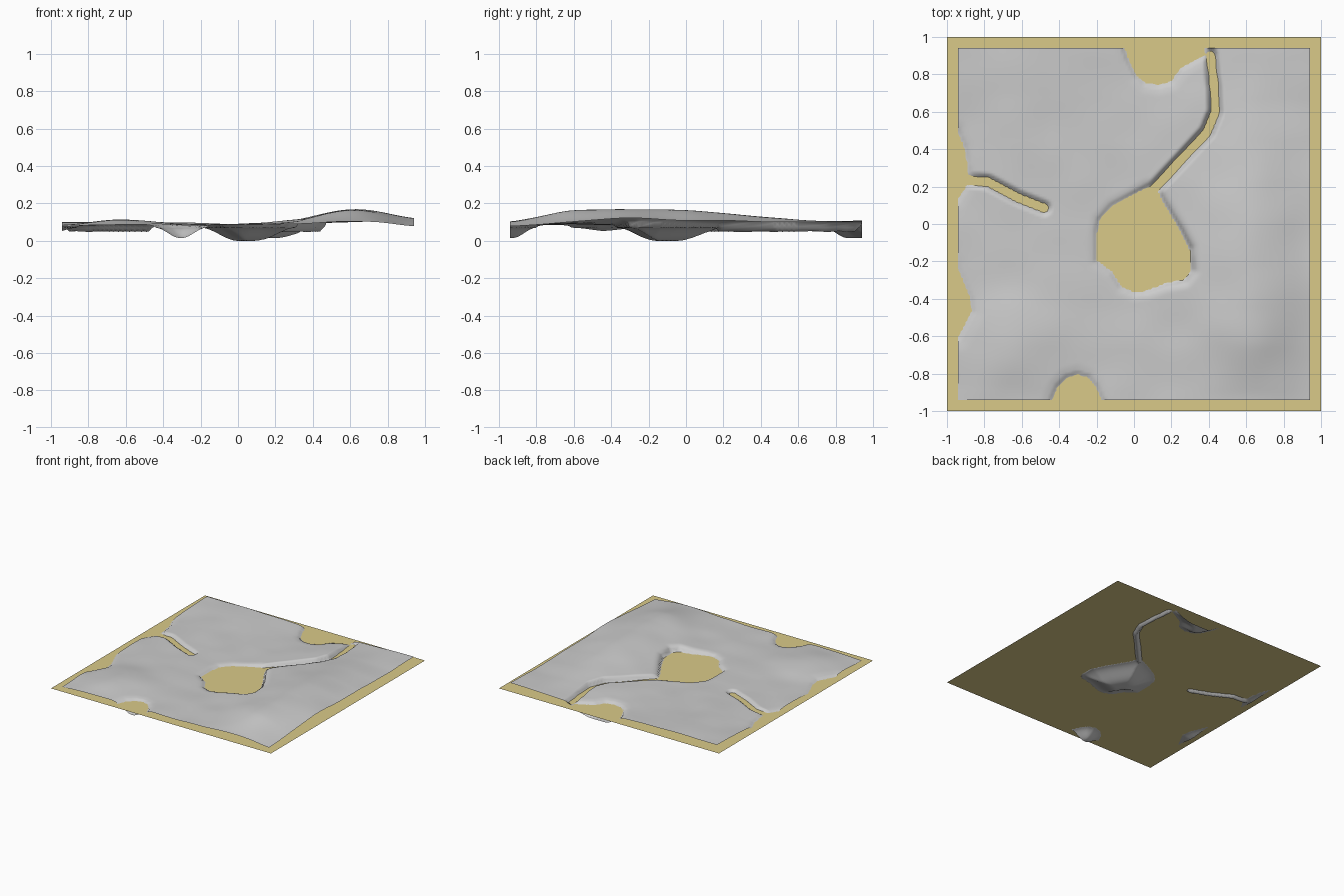
import bpy, bmesh, math
from mathutils import Vector, noise

if "Cube" in bpy.data.objects:
    bpy.data.objects.remove(bpy.data.objects["Cube"])

WATER = 0.07      # water level
HALF = 0.94       # terrain half width
N = 150           # terrain grid divisions

# coarse land heights, rows from front (-y) to back (+y), columns left to right
LAND = [
    [.078, .088, .085, .085, .090, .105, .080],
    [.085, .115, .090, .090, .105, .160, .100],
    [.078, .090, .090, .086, .115, .168, .122],
    [.082, .090, .090, .085, .115, .165, .110],
    [.080, .095, .090, .090, .108, .138, .105],
    [.090, .100, .090, .090, .100, .110, .100],
    [.100, .105, .098, .090, .090, .100, .110],
]

# water bodies: outline, depth, inner slope width, bank width
POOLS = [
    ([(-.2, -.05), (-.19, .02), (-.12, .1), (.07, .2), (.13, .18), (.16, .12), (.25, -.03),
      (.3, -.13), (.31, -.25), (.27, -.3), (.17, -.32), (.07, -.36), (0, -.37), (-.07, -.34),
      (-.12, -.26), (-.2, -.2)], .07, .2, .05),
    ([(-1.1, .5), (-.94, .5), (-.9, .4), (-.88, .26), (-.9, .19), (-.94, .13), (-1.1, .1)],
     .015, .1, .06),
    ([(-1.1, -.2), (-.94, -.23), (-.87, -.4), (-.865, -.47), (-.94, -.61), (-1.1, -.65)],
     .02, .1, .08),
    ([(-.06, .96), (-.03, .87), (.01, .79), (.06, .75), (.13, .74), (.2, .76), (.25, .83),
      (.32, .87), (.38, .9), (.4, 1.1), (-.1, 1.1)], .055, .12, .06),
    ([(-.45, -.96), (-.41, -.87), (-.36, -.82), (-.3, -.8), (-.24, -.82), (-.2, -.87),
      (-.16, -.96), (-.16, -1.1), (-.45, -1.1)], .055, .12, .06),
]
# streams: path, half width, depth
STREAMS = [
    ([(.1, .18), (.25, .34), (.39, .49), (.435, .6), (.43, .72), (.41, .9)], .024, .022),
    ([(-.9, .235), (-.78, .225), (-.62, .14), (-.48, .085)], .024, .022),
]


def smooth(t):
    t = min(max(t, 0), 1)
    return t * t * (3 - 2 * t)


def seg_dist(x, y, a, b):
    dx, dy = b[0] - a[0], b[1] - a[1]
    t = min(max(((x - a[0]) * dx + (y - a[1]) * dy) / (dx * dx + dy * dy), 0), 1)
    return math.hypot(x - a[0] - t * dx, y - a[1] - t * dy)


def pool_dist(x, y, pts):
    # signed distance, negative inside the outline
    best, inside = 9, False
    for i, b in enumerate(pts):
        a = pts[i - 1]
        best = min(best, seg_dist(x, y, a, b))
        if (a[1] > y) != (b[1] > y) and x < (b[0] - a[0]) * (y - a[1]) / (b[1] - a[1]) + a[0]:
            inside = not inside
    return -best if inside else best


def spline(p, t):
    # Catmull-Rom through evenly spaced values
    i = min(int(t), len(p) - 2)
    f = t - i
    a, b, c, d = p[max(i - 1, 0)], p[i], p[i + 1], p[min(i + 2, len(p) - 1)]
    return b + .5 * f * (c - a + f * (2 * a - 5 * b + 4 * c - d + f * (3 * (b - c) + d - a)))


def height(x, y):
    u, v = (x + HALF) / (2 * HALF) * 6, (y + HALF) / (2 * HALF) * 6
    land = spline([spline(row, u) for row in LAND], v)
    land += .005 * noise.noise(Vector((x * 4.5, y * 4.5, 3.1)))
    rise, cut = max(land - WATER, .005), 0
    for pts, depth, slope, bank in POOLS:
        d = pool_dist(x, y, pts)
        rise *= smooth(d / bank * .5 + .5 * (d > 0) * min(1, d / .01))
        if d < 0:
            cut = max(cut, depth * smooth(-d / slope))
    for pts, half, depth in STREAMS:
        d = min(seg_dist(x, y, a, b) for a, b in zip(pts, pts[1:])) - half
        rise *= smooth(d / .02)
        if d < 0:
            cut = max(cut, depth * smooth(-d / half))
    return WATER + rise - cut


def make(name, bm):
    me = bpy.data.meshes.new(name)
    bm.to_mesh(me)
    bm.free()
    ob = bpy.data.objects.new(name, me)
    bpy.context.collection.objects.link(ob)
    return ob


# terrain sheet
bm = bmesh.new()
bmesh.ops.create_grid(bm, x_segments=N, y_segments=N, size=HALF)
for v in bm.verts:
    v.co.z = height(v.co.x, v.co.y)
for f in bm.faces:
    f.smooth = True
make("terrain", bm)

# water plane
bm = bmesh.new()
bmesh.ops.create_grid(bm, x_segments=1, y_segments=1, size=1)
for v in bm.verts:
    v.co.z = WATER
water = make("water", bm)
mat = bpy.data.materials.new("water_colour")
mat.diffuse_color = (.7, .59, .25, 1)
mat.use_nodes = True
mat.node_tree.nodes["Principled BSDF"].inputs["Base Color"].default_value = mat.diffuse_color
water.data.materials.append(mat)
